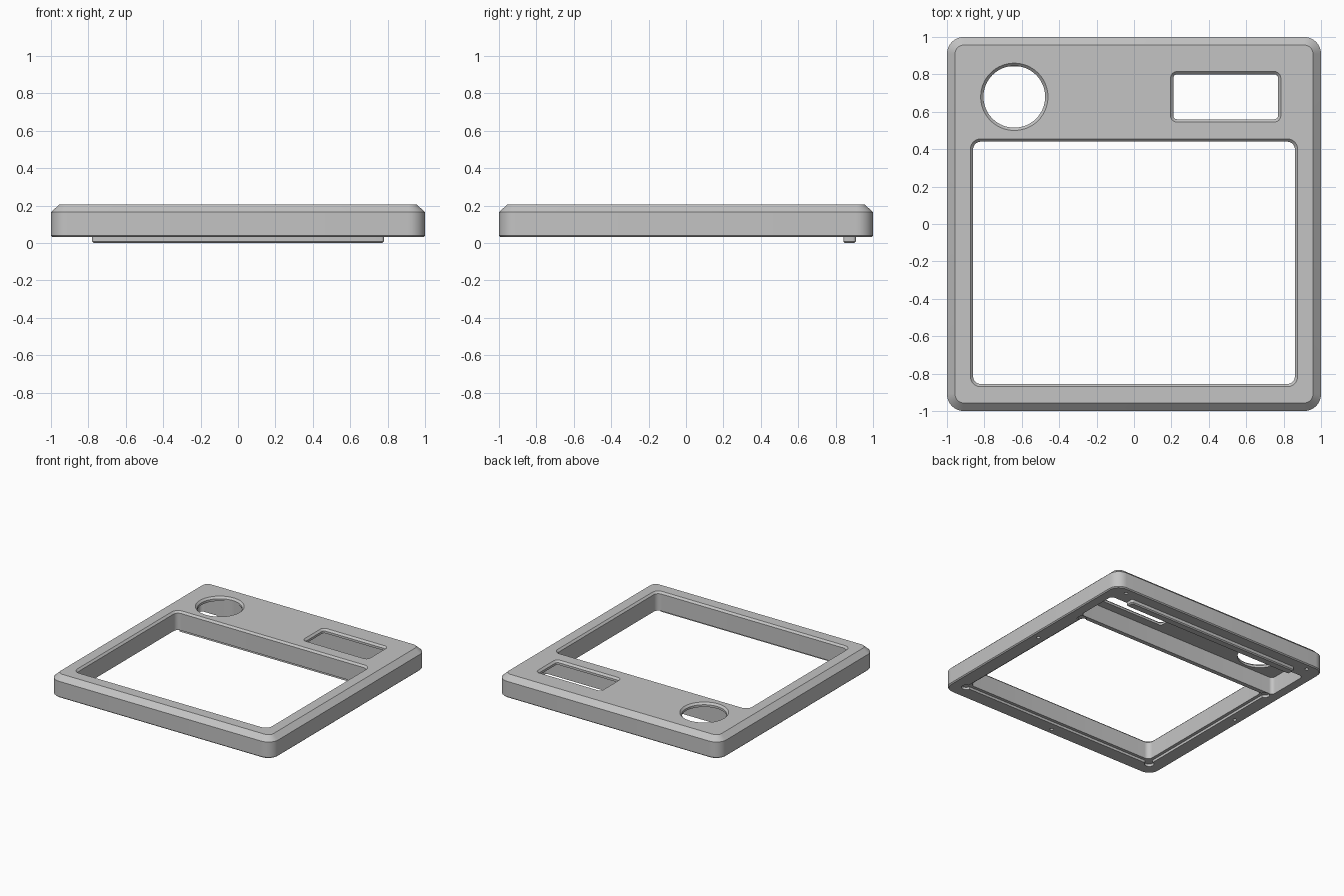
import bpy, bmesh
from math import sin, cos, pi, radians

cube = bpy.data.objects.get("Cube")
if cube:
    bpy.data.objects.remove(cube, do_unlink=True)

grey = bpy.data.materials.new("plain grey")
grey.use_nodes = True
colour = (0.55, 0.55, 0.55, 1)
grey.diffuse_color = colour
grey.node_tree.nodes["Principled BSDF"].inputs["Base Color"].default_value = colour


def outline(x0, x1, y0, y1, r, grow, steps):
    """Rounded rectangle, grown outward by an offset."""
    points = []
    corners = ((x1 - r, y1 - r), (x0 + r, y1 - r), (x0 + r, y0 + r), (x1 - r, y0 + r))
    for i, (cx, cy) in enumerate(corners):
        for s in range(steps + 1):
            a = (i + s / steps) * pi / 2
            points.append((cx + (r + grow) * cos(a), cy + (r + grow) * sin(a)))
    return points


def slab(name, rect, r, levels, steps=8):
    """Stack outlines at (offset, height) levels into a closed solid."""
    bm = bmesh.new()
    rings = [[bm.verts.new((x, y, z)) for x, y in outline(*rect, r, grow, steps)]
             for grow, z in levels]
    n = len(rings[0])
    for low, high in zip(rings, rings[1:]):
        for i in range(n):
            j = (i + 1) % n
            bm.faces.new((low[i], low[j], high[j], high[i]))
    bm.faces.new(rings[0][::-1])
    bm.faces.new(rings[-1])
    bmesh.ops.remove_doubles(bm, verts=bm.verts, dist=0.0001)
    bmesh.ops.recalc_face_normals(bm, faces=bm.faces)
    mesh = bpy.data.meshes.new(name)
    bm.to_mesh(mesh)
    bm.free()
    mesh.materials.append(grey)
    obj = bpy.data.objects.new(name, mesh)
    bpy.context.collection.objects.link(obj)
    return obj


def disc(name, x, y, r, levels, steps=16):
    return slab(name, (x - r, x + r, y - r, y + r), r, levels, steps)


def select(obj):
    bpy.ops.object.select_all(action='DESELECT')
    obj.select_set(True)
    bpy.context.view_layer.objects.active = obj


def cut(target, cutter):
    cutter.hide_render = True
    mod = target.modifiers.new("cut", 'BOOLEAN')
    mod.operation = 'DIFFERENCE'
    mod.solver = 'EXACT'
    mod.object = cutter
    select(target)
    bpy.ops.object.modifier_apply(modifier=mod.name)
    bpy.data.objects.remove(cutter, do_unlink=True)


BOTTOM, TOP = 0.032, 0.205

# Panel with a broad top chamfer and a fine bottom one
panel = slab("faceplate", (-1, 1, -1, 1), 0.09,
             [(-0.008, BOTTOM), (0, BOTTOM + 0.008), (0, 0.165), (-0.043, TOP)])

# Hollow under the rear strip
cut(panel, slab("rear_hollow", (-0.92, 0.92, 0.49, 0.84), 0.03, [(0, -0.1), (0, 0.172)]))

# Chamfered openings
flare = [(0, -0.1), (0, TOP - 0.015), (0.015, TOP), (0.015, 0.3)]
cut(panel, slab("main_window", (-0.86, 0.86, -0.855, 0.44), 0.04, flare))
cut(panel, slab("small_window", (0.21, 0.77, 0.56, 0.8), 0.02, flare))
cut(panel, disc("round_window", -0.64, 0.68, 0.165, flare))

# Shallow seat under the main window with round corner reliefs
shallow = [(0, -0.1), (0, BOTTOM + 0.02)]
cut(panel, slab("window_seat", (-0.885, 0.885, -0.88, 0.455), 0.04, shallow))
for x in (-0.88, 0.88):
    for y in (-0.875, 0.45):
        cut(panel, disc("corner_relief", x, y, 0.035, shallow, 6))

# Small pin holes along the rim
for x, y in ((-0.945, 0.03), (0.945, 0.03), (0, -0.945), (-0.87, 0.945), (0.87, 0.945)):
    cut(panel, disc("pin_hole", x, y, 0.014, [(0, -0.1), (0, BOTTOM + 0.04)], 4))

# Locating rail beneath the rear edge
rail = slab("locating_rail", (-0.78, 0.78, 0.842, 0.908), 0.015,
            [(-0.008, 0), (0, 0.008), (0, BOTTOM + 0.01)], 4)

for obj in (panel, rail):
    select(obj)
    bpy.ops.object.shade_smooth_by_angle(angle=radians(30))
